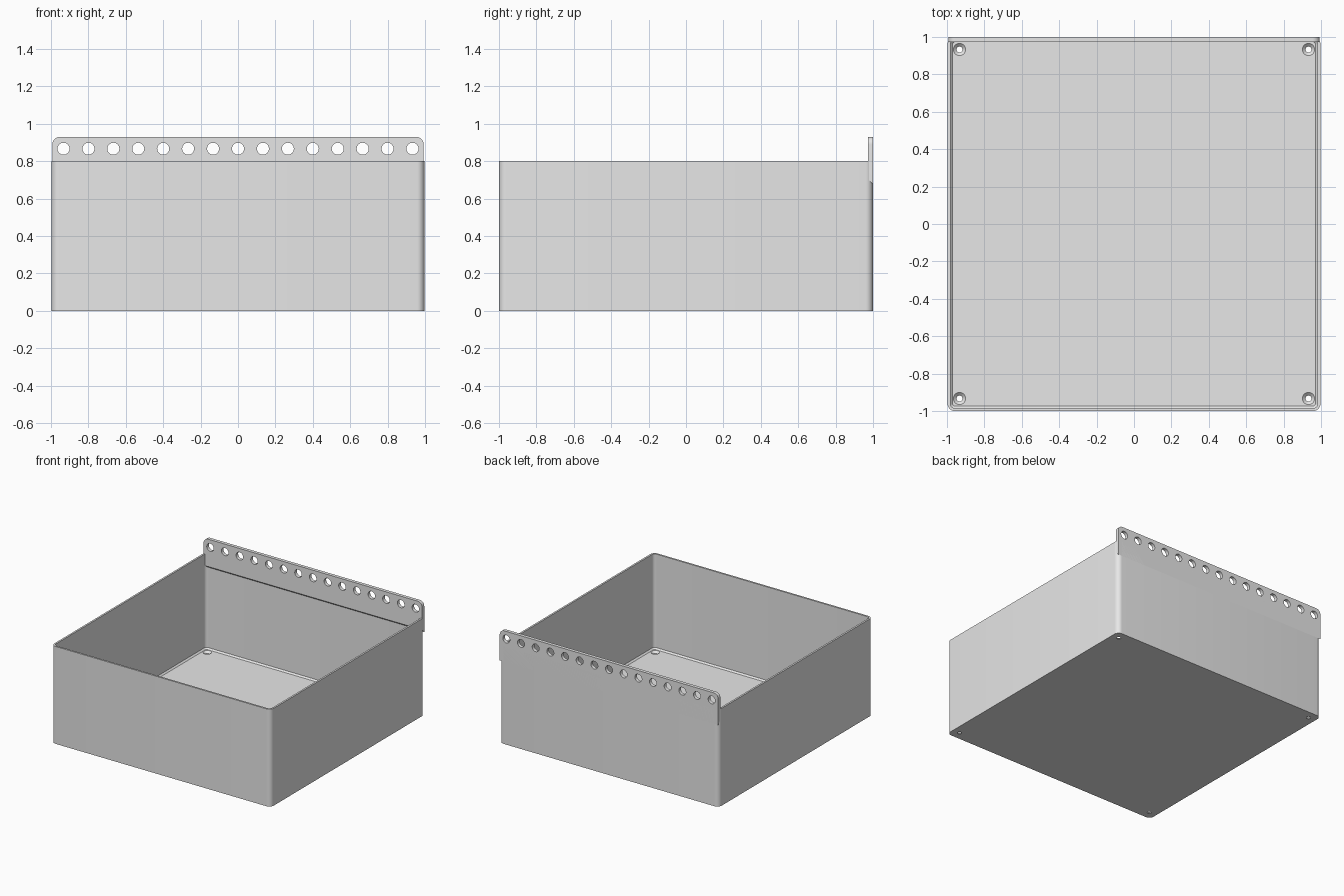
import bpy, bmesh
from math import cos, sin, pi, radians

if "Cube" in bpy.data.objects:
    bpy.data.objects.remove(bpy.data.objects["Cube"], do_unlink=True)

grey = bpy.data.materials.new("light_grey")
grey.use_nodes = True
grey.diffuse_color = (0.8, 0.8, 0.8, 1)
grey.node_tree.nodes["Principled BSDF"].inputs["Base Color"].default_value = (0.8, 0.8, 0.8, 1)

HALF_X, HALF_Y, HEIGHT = 0.997, 1.0, 0.8
WALL, FLOOR, CORNER = 0.015, 0.02, 0.04
HOLE = 0.933


def loft(name, rings):
    """Closed solid through a series of equal-length rings of points."""
    bm = bmesh.new()
    loops = [[bm.verts.new(p) for p in ring] for ring in rings]
    for a, b in zip(loops, loops[1:]):
        for i in range(len(a)):
            j = (i + 1) % len(a)
            bm.faces.new((a[i], a[j], b[j], b[i]))
    bm.faces.new(loops[0])
    bm.faces.new(loops[-1])
    bmesh.ops.recalc_face_normals(bm, faces=bm.faces)
    mesh = bpy.data.meshes.new(name)
    bm.to_mesh(mesh)
    bm.free()
    mesh.materials.append(grey)
    obj = bpy.data.objects.new(name, mesh)
    bpy.context.collection.objects.link(obj)
    return obj


def rounded_ring(inset, z, steps=8):
    """Rounded rectangle, inset from the outer wall."""
    r = max(CORNER - inset, 0.01)
    cx, cy = HALF_X - inset - r, HALF_Y - inset - r
    points = []
    for q, (sx, sy) in enumerate([(1, 1), (-1, 1), (-1, -1), (1, -1)]):
        for k in range(steps + 1):
            a = (q + k / steps) * pi / 2
            points.append((sx * cx + r * cos(a), sy * cy + r * sin(a), z))
    return points


def circle(x, y, z, r, axis, n=32):
    ring = [(r * cos(2 * pi * k / n), r * sin(2 * pi * k / n)) for k in range(n)]
    if axis == "z":
        return [(x + u, y + v, z) for u, v in ring]
    return [(x + u, y, z + v) for u, v in ring]


def drill(obj, cutter):
    cutter.hide_render = True
    mod = obj.modifiers.new("hole", "BOOLEAN")
    mod.operation, mod.solver, mod.object = "DIFFERENCE", "EXACT", cutter
    bpy.context.view_layer.objects.active = obj
    bpy.ops.object.modifier_apply(modifier=mod.name)
    bpy.data.objects.remove(cutter, do_unlink=True)


def finish(obj):
    bpy.ops.object.select_all(action="DESELECT")
    obj.select_set(True)
    bpy.context.view_layer.objects.active = obj
    bpy.ops.object.shade_smooth_by_angle(angle=radians(30))


# Open box with thin walls and a chamfer where walls meet the floor
box = loft("open_box", [
    rounded_ring(0, 0), rounded_ring(0, HEIGHT),
    rounded_ring(WALL, HEIGHT), rounded_ring(WALL, FLOOR + 0.012),
    rounded_ring(WALL + 0.012, FLOOR)])

# Countersunk screw holes in the floor corners
for x in (-HOLE, HOLE):
    for y in (-HOLE, HOLE):
        drill(box, loft("screw_cutter", [
            circle(x, y, z, r, "z") for z, r in
            ((-0.05, 0.016), (0.004, 0.016), (FLOOR, 0.033), (0.05, 0.033))]))
finish(box)


# Hanging strip on the back wall: rounded top corners, sloped underside
def strip_ring(y, bottom, half=0.993, top=0.93, r=0.04, steps=8):
    points = [(-half, y, bottom), (half, y, bottom)]
    for q, cx in enumerate((half - r, r - half)):
        for k in range(steps + 1):
            a = (q + k / steps) * pi / 2
            points.append((cx + r * cos(a), y, top - r + r * sin(a)))
    return points


strip = loft("hanging_strip", [strip_ring(0.972, 0.705), strip_ring(HALF_Y, 0.677)])

# Row of round holes along the strip
COUNT = 15
for i in range(COUNT):
    x = HOLE * (2 * i / (COUNT - 1) - 1)
    drill(strip, loft("strip_cutter", [circle(x, y, 0.867, 0.032, "y") for y in (0.9, 1.1)]))
finish(strip)
